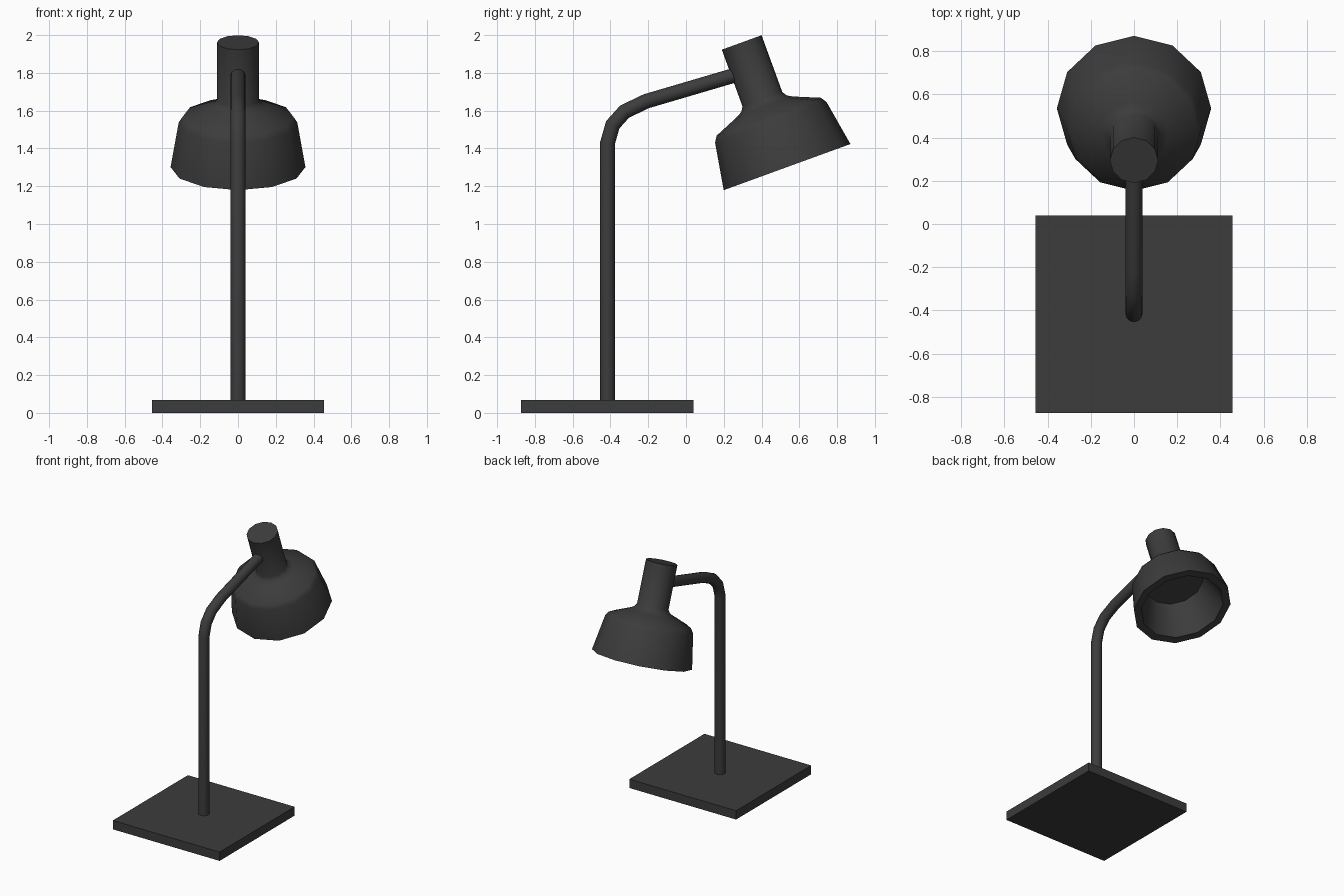
import bpy, bmesh, math
from mathutils import Vector, Matrix

if "Cube" in bpy.data.objects:
    bpy.data.objects.remove(bpy.data.objects["Cube"])

mat = bpy.data.materials.new("charcoal")
mat.diffuse_color = (0.045, 0.045, 0.045, 1)
mat.use_nodes = True
mat.node_tree.nodes["Principled BSDF"].inputs["Base Color"].default_value = mat.diffuse_color


def finish(bm, name, smooth_angle=None):
    bmesh.ops.recalc_face_normals(bm, faces=bm.faces)
    me = bpy.data.meshes.new(name)
    bm.to_mesh(me)
    bm.free()
    me.materials.append(mat)
    ob = bpy.data.objects.new(name, me)
    bpy.context.collection.objects.link(ob)
    if smooth_angle:
        bpy.ops.object.select_all(action='DESELECT')
        ob.select_set(True)
        bpy.context.view_layer.objects.active = ob
        bpy.ops.object.shade_smooth_by_angle(angle=math.radians(smooth_angle))
    return ob


def skin(bm, rings, sides):
    """Join consecutive vertex rings with quads and cap both ends."""
    for a, b in zip(rings, rings[1:]):
        for i in range(sides):
            j = (i + 1) % sides
            bm.faces.new((a[i], a[j], b[j], b[i]))
    bm.faces.new(rings[0])
    bm.faces.new(rings[-1])


# Square base plate
bm = bmesh.new()
bmesh.ops.create_cube(bm, size=1, matrix=Matrix.Translation((0, -0.417, 0.034))
                      @ Matrix.Diagonal((0.91, 0.914, 0.068, 1)))
finish(bm, "base")

# Bent tubular arm, mitred at every bend
path = [Vector((0, y, z)) for y, z in (
    (-0.415, 0.05), (-0.415, 1.43), (-0.388, 1.525), (-0.325, 1.595),
    (-0.21, 1.65), (0.30, 1.80))]
SIDES, RADIUS = 12, 0.039
bm = bmesh.new()
rings = []
for k, p in enumerate(path):
    d_in = (p - path[k - 1]).normalized() if k else Vector((0, 0, 1))
    d_out = (path[k + 1] - p).normalized() if k < len(path) - 1 else d_in
    t = (d_in + d_out).normalized()
    side = Vector((1, 0, 0))
    up = t.cross(side) / t.dot(d_in)
    rings.append([bm.verts.new(p + RADIUS * (math.cos(a) * side + math.sin(a) * up))
                  for a in (2 * math.pi * i / SIDES for i in range(SIDES))])
skin(bm, rings, SIDES)
finish(bm, "arm", 50)

# Lamp shade: lathe from the neck cap, over the shoulder and rim, to the inner disc
profile = [(0.112, 0), (0.112, -0.32), (0.128, -0.345), (0.158, -0.362),
           (0.293, -0.418), (0.314, -0.45), (0.357, -0.702),
           (0.302, -0.702), (0.21, -0.452)]
bm = bmesh.new()
rings = [[bm.verts.new((r * math.cos(a), r * math.sin(a), z))
          for a in (2 * math.pi * i / SIDES for i in range(SIDES))]
         for r, z in profile]
skin(bm, rings, SIDES)
shade = finish(bm, "shade", 50)
shade.location = (0, 0.295, 1.961)
shade.rotation_euler.x = math.radians(20)
